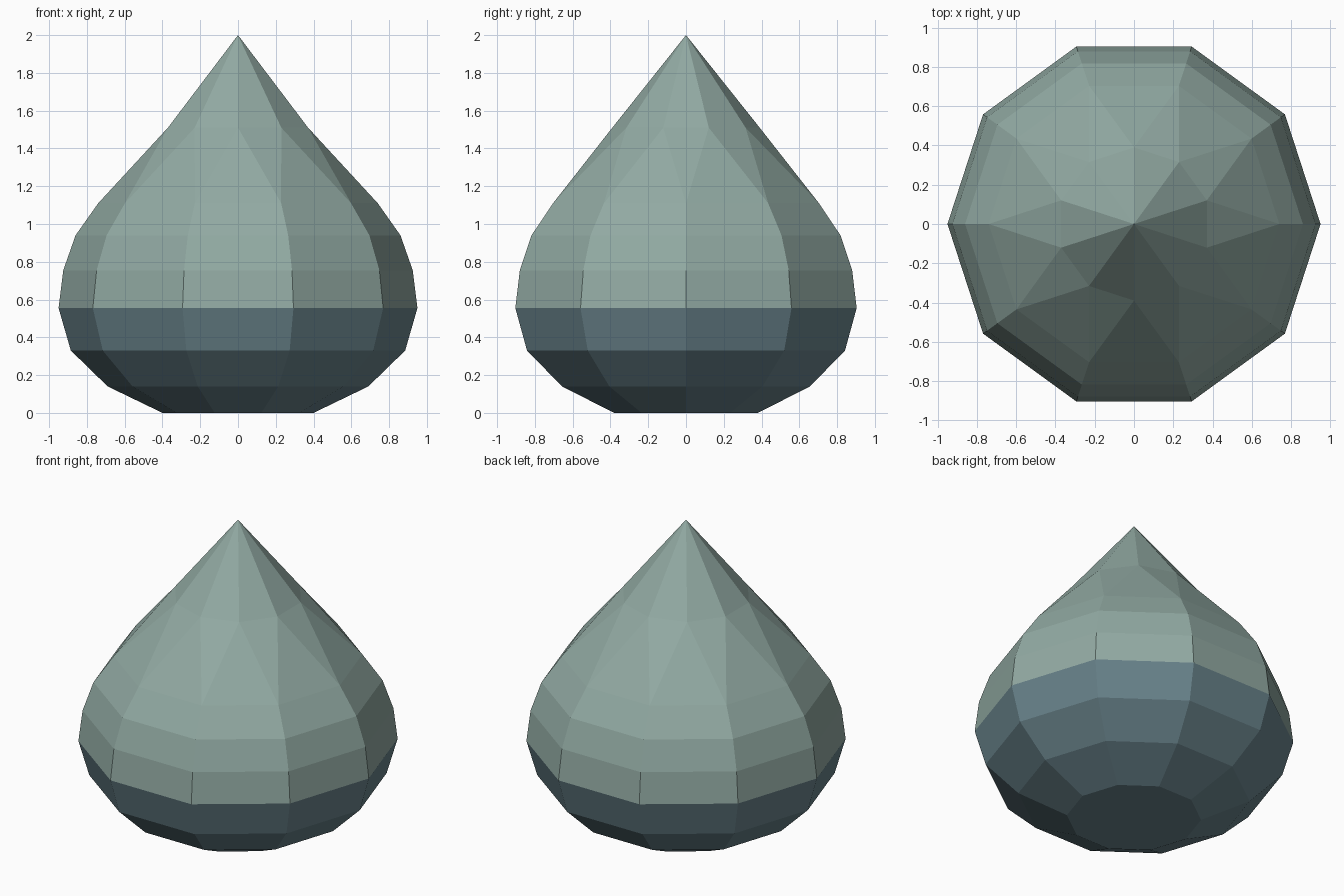
import bpy
import bmesh
from math import cos, sin, pi

if "Cube" in bpy.data.objects:
    bpy.data.objects.remove(bpy.data.objects["Cube"], do_unlink=True)

SIDES = 10
STEP = 2 * pi / SIDES
WATERLINE = 0.555


def make_material(name, colour):
    mat = bpy.data.materials.new(name)
    mat.use_nodes = True
    mat.diffuse_color = colour
    mat.node_tree.nodes["Principled BSDF"].inputs["Base Color"].default_value = colour
    return mat


def add_ring(bm, radius, z, turn=0.0):
    return [bm.verts.new((radius * cos((i + turn) * STEP),
                          radius * sin((i + turn) * STEP), z))
            for i in range(SIDES)]


bm = bmesh.new()

# Rounded body: stacked decagon rings (radius, height)
profile = [(0.40, 0.0), (0.69, 0.14), (0.885, 0.33), (0.95, WATERLINE),
           (0.925, 0.755), (0.86, 0.94), (0.74, 1.11)]
rings = [add_ring(bm, r, z) for r, z in profile]
bm.faces.new(rings[0][::-1])
for low, high in zip(rings, rings[1:]):
    for i in range(SIDES):
        j = (i + 1) % SIDES
        bm.faces.new((low[i], low[j], high[j], high[i]))

# Shoulder: zigzag triangles up to a ring turned by half a side
shoulder = rings[-1]
neck = add_ring(bm, 0.39, 1.51, 0.5)
tip = bm.verts.new((0, 0, 2.0))
for i in range(SIDES):
    j = (i + 1) % SIDES
    bm.faces.new((shoulder[i], shoulder[j], neck[i]))
    bm.faces.new((shoulder[j], neck[j], neck[i]))
    # Pointed tip
    bm.faces.new((neck[i], neck[j], tip))

# Dark base below the widest ring, pale top above it
for face in bm.faces:
    face.material_index = int(face.calc_center_median().z < WATERLINE)

mesh = bpy.data.meshes.new("droplet_body")
bm.to_mesh(mesh)
bm.free()
mesh.materials.append(make_material("pale sage", (0.287, 0.402, 0.366, 1)))
mesh.materials.append(make_material("slate blue", (0.138, 0.223, 0.254, 1)))
droplet = bpy.data.objects.new("droplet_body", mesh)
bpy.context.collection.objects.link(droplet)
